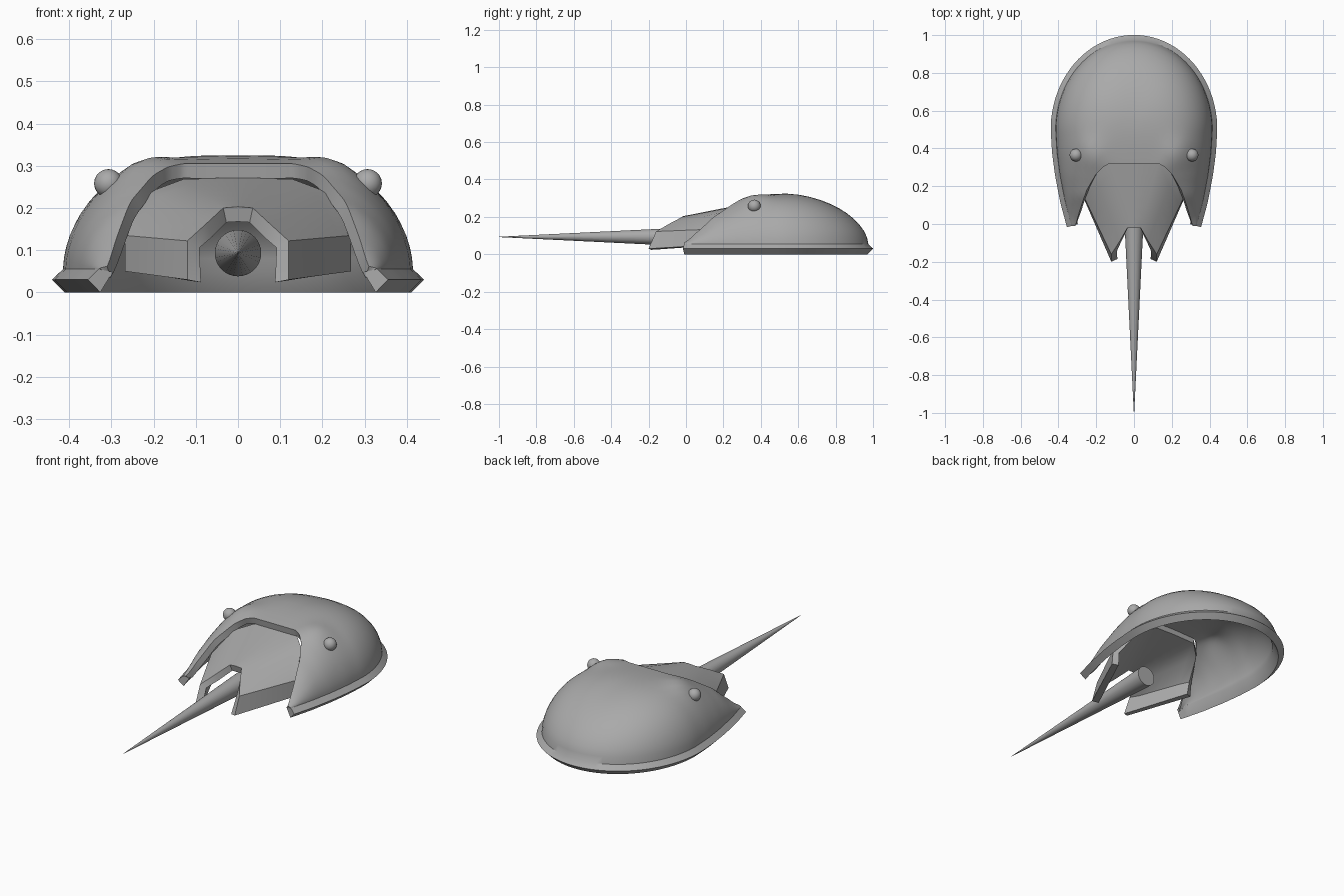
import bpy, bmesh, math
from mathutils import Vector

if "Cube" in bpy.data.objects:
    bpy.data.objects.remove(bpy.data.objects["Cube"])

grey = bpy.data.materials.new("shell_grey")
grey.diffuse_color = (0.4, 0.4, 0.4, 1)
grey.use_nodes = True
grey.node_tree.nodes["Principled BSDF"].inputs["Base Color"].default_value = grey.diffuse_color


def interp(keys, f):
    """Piecewise linear lookup in [(f, value, ...), ...]."""
    for a, b in zip(keys, keys[1:]):
        if f <= b[0]:
            k = max(0, (f - a[0]) / (b[0] - a[0]))
            return [p + (q - p) * k for p, q in zip(a[1:], b[1:])]
    return list(keys[-1][1:])


def finish(name, bm, angle=30):
    bmesh.ops.recalc_face_normals(bm, faces=bm.faces)
    me = bpy.data.meshes.new(name)
    bm.to_mesh(me)
    bm.free()
    ob = bpy.data.objects.new(name, me)
    bpy.context.collection.objects.link(ob)
    me.materials.append(grey)
    bpy.ops.object.select_all(action='DESELECT')
    ob.select_set(True)
    bpy.context.view_layer.objects.active = ob
    bpy.ops.object.shade_smooth_by_angle(angle=math.radians(angle))
    return ob


# ---- front shell: lofted from the rear opening out to the rim ----
SIDE = [(.6, .415, .5), (.7, .408, .38), (.8, .392, .26), (.9, .365, .12), (1, .33, -.01)]
OPENING = [(0, 0, .32), (.4, .13, .32), (.5, .165, .30), (.6, .2, .265),
           (.75, .25, .18), (.88, .285, .08), (1, .31, -.01)]
CREST = [(-.02, .06), (.05, .15), (.15, .24), (.25, .285), (.32, .305), (.42, .32), (.52, .325)]
WIDTH = [(y, x) for _, x, y in reversed(SIDE)]


def outline(f):
    s, f = (-1 if f < 0 else 1), abs(f)
    if f < .6:
        t = f / .6 * math.pi / 2
        return Vector((s * .415 * math.sin(t), .5 + .475 * math.cos(t)))
    x, y = interp(SIDE, f)
    return Vector((s * x, y))


def opening(f):
    x, y = interp(OPENING, abs(f))
    return Vector((math.copysign(x, f), y))


def height(x, y):
    if y < .5:
        a, p = abs(x) / interp(WIDTH, y)[0], 3.2
    else:
        a = math.hypot(x / .415, (y - .5) / .475)
        p = 2 + 1.2 * (x / .415) ** 2 / max(a * a, 1e-6)
    frac = max(0, 1 - min(a, 1) ** p) ** .58
    ridge = .024 * math.exp(-((abs(x) - .23) ** 2 + (y - .37) ** 2) / .007)
    return .055 + (interp(CREST, y)[0] - .055) * frac + ridge * min(1, frac * 2)


M, N = 72, 14
fs = [-1 + 2 * i / M for i in range(M + 1)]
bm = bmesh.new()
top = []
for f in fs:
    a, b = opening(f), outline(f)
    col = []
    for j in range(N + 1):
        p = a.lerp(b, 1 - (1 - j / N) ** 1.7)
        col.append(bm.verts.new((p.x, p.y, .055 if j == N else height(p.x, p.y))))
    top.append(col)
for c, d in zip(top, top[1:]):
    for j in range(N):
        bm.faces.new((c[j], c[j + 1], d[j + 1], d[j]))
bm.normal_update()
flip = -1 if top[M // 2][2].normal.z < 0 else 1
loops = []
for i, (f, col) in enumerate(zip(fs, top)):
    b = outline(f)
    tan = outline(min(1, f + .02)) - outline(max(-1, f - .02))
    n = Vector((-tan.y, tan.x)).normalized()
    rim = [bm.verts.new((b.x + n.x * .026, b.y + n.y * .026, .03)),
           bm.verts.new((b.x - n.x * .004, b.y - n.y * .004, 0))]
    inner = []
    for v in col:
        q = v.co - v.normal * flip * .035
        inner.append(bm.verts.new((q.x, q.y, max(q.z, .035))))
    loops.append(col + rim + inner[::-1])
L = len(loops[0])
for c, d in zip(loops, loops[1:]):
    for j in list(range(N, L)):
        k = (j + 1) % L
        bm.faces.new((c[j], c[k], d[k], d[j]))
# close the two pointed rear ends strip by strip
for c in (loops[0], loops[-1]):
    for j in range(N):
        bm.faces.new((c[j], c[j + 1], c[L - 2 - j], c[L - 1 - j]))
    bm.faces.new((c[N], c[N + 1], c[N + 2], c[N + 3]))
finish("front_shell", bm, 35)

# ---- rear shell: arched plate ruled between its front and notched rear edge ----
FRONT = [(0, .33, .272), (.13, .33, .268), (.21, .26, .238), (.268, .15, .135), (.268, .14, .05)]
REAR = [(0, -.02, .203), (.035, -.02, .2), (.075, -.09, .163), (.12, -.16, .122), (.12, -.2, .03)]


def both_sides(pts):
    return [(-x, y, z) for x, y, z in pts[:0:-1]] + pts


bm = bmesh.new()
rows = []
for k in range(7):
    rows.append([bm.verts.new(Vector(a).lerp(Vector(b), k / 6))
                 for a, b in zip(both_sides(FRONT), both_sides(REAR))])
for r, s in zip(rows, rows[1:]):
    for j in range(len(r) - 1):
        bm.faces.new((r[j], r[j + 1], s[j + 1], s[j]))
bm.normal_update()
roof = rows[1][4]
down = roof.normal.z < 0
under = {v: bm.verts.new(v.co - v.normal * (-.036 if down else .036))
         for r in rows for v in r}
for fc in list(bm.faces):
    bm.faces.new([under[v] for v in reversed(fc.verts)])
edge = (rows[0] + [r[-1] for r in rows[1:-1]] + rows[-1][::-1]
        + [r[0] for r in rows[-2:0:-1]])
for a, b in zip(edge, edge[1:] + edge[:1]):
    bm.faces.new((a, b, under[b], under[a]))
finish("rear_shell", bm)

# ---- tail spine ----
bm = bmesh.new()
bmesh.ops.create_cone(bm, cap_ends=True, segments=32, radius1=.055, radius2=.001, depth=1.1)
for v in bm.verts:
    x, y, z = v.co
    v.co = (x, -.45 - z, .093 + y)
finish("tail_spine", bm)

# ---- eyes ----
for name, s in (("left_eye", -1), ("right_eye", 1)):
    bm = bmesh.new()
    bmesh.ops.create_uvsphere(bm, u_segments=20, v_segments=12, radius=.034)
    bmesh.ops.translate(bm, verts=bm.verts, vec=(s * .307, .365, .258))
    finish(name, bm, 40)
